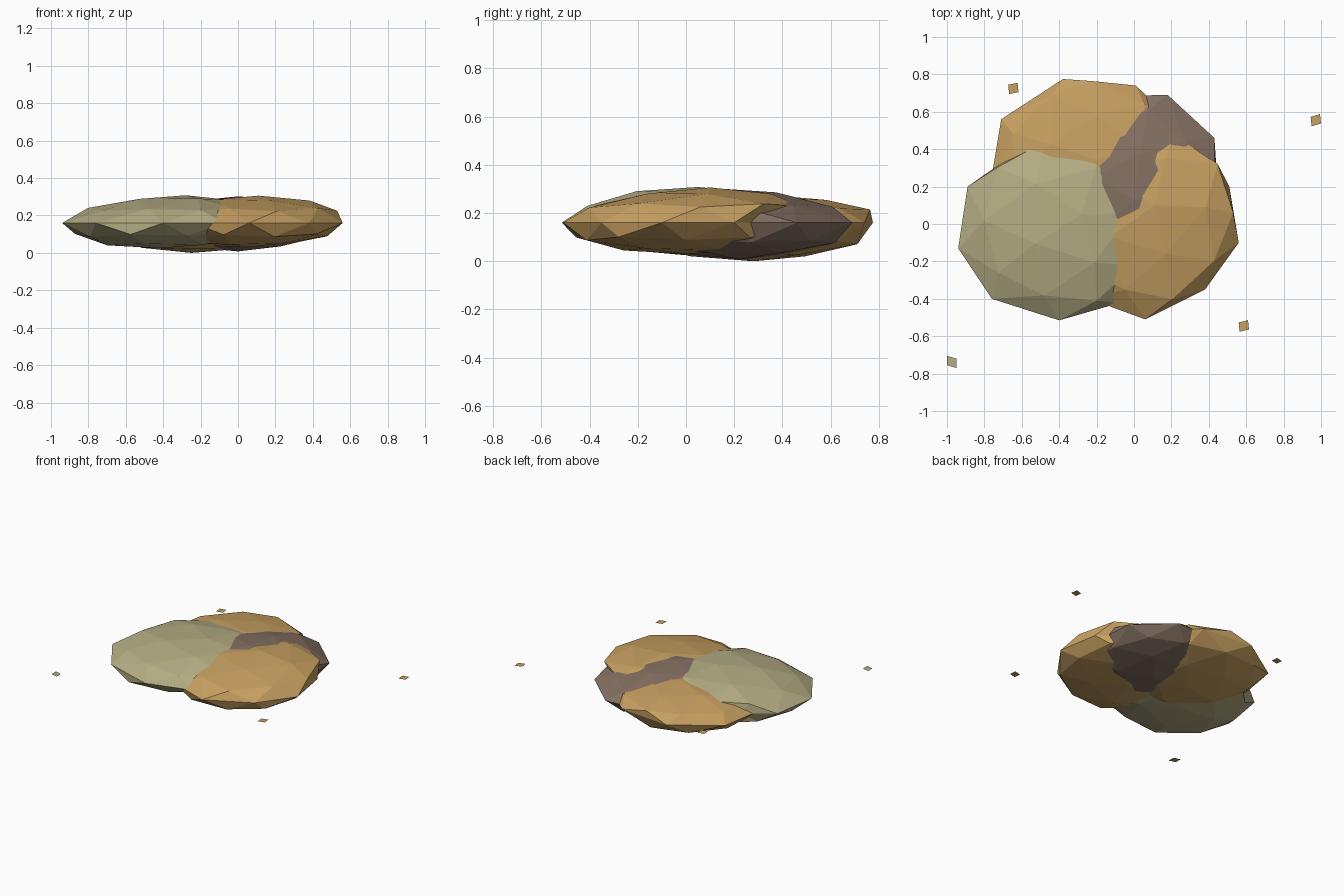
import bpy, bmesh, random
from math import cos, sin, atan2, hypot, radians

if "Cube" in bpy.data.objects:
    bpy.data.objects.remove(bpy.data.objects["Cube"])

random.seed(4)
MID = 0.16  # height of the widest rim


def material(name, rgb):
    m = bpy.data.materials.new(name)
    m.diffuse_color = (*rgb, 1)
    m.use_nodes = True
    m.node_tree.nodes["Principled BSDF"].inputs["Base Color"].default_value = m.diffuse_color
    return m


green = material("dry_green", (0.46, 0.42, 0.23))
gold = material("gold", (0.57, 0.35, 0.12))
brown = material("brown", (0.23, 0.16, 0.12))


def finish(bm, name, mat):
    me = bpy.data.meshes.new(name)
    bm.to_mesh(me)
    bm.free()
    me.materials.append(mat)
    ob = bpy.data.objects.new(name, me)
    bpy.context.collection.objects.link(ob)
    return ob


def clump(name, mat, center, radius, turn, top, bottom, peak, rim):
    """Flattened low-poly sphere; rim corners snap to the known outline."""
    bm = bmesh.new()
    bmesh.ops.create_icosphere(bm, subdivisions=2, radius=1)
    for v in bm.verts:
        x, y, z = v.co
        r = hypot(x, y) * radius
        a = atan2(y, x) + radians(turn)
        px, py = center[0] + r * cos(a), center[1] + r * sin(a)
        if abs(z) < 0.01:
            near = min(rim, key=lambda p: hypot(p[0] - px, p[1] - py))
            if hypot(near[0] - px, near[1] - py) < 0.15:
                px, py = near
            v.co = (px, py, MID)
            continue
        if z > 0:  # lean the upper half towards its peak
            px += (peak[0] - center[0]) * z
            py += (peak[1] - center[1]) * z
        h = z * (top if z > 0 else bottom)
        if abs(z) < 0.99:
            px += random.uniform(-0.015, 0.015)
            py += random.uniform(-0.015, 0.015)
            h += random.uniform(-0.005, 0.005)
        v.co = (px, py, MID + h)
    finish(bm, name, mat)


# Four overlapping clumps
clump("left_clump", green, (-0.42, 0.0), 0.52, 0, 0.148, 0.135, (-0.28, 0.05),
      [(-0.94, -0.13), (-0.89, 0.2), (-0.76, -0.4), (-0.4, -0.515),
       (-0.07, -0.42), (-0.69, 0.34)])
clump("right_clump", gold, (0.05, 0.0), 0.51, 0, 0.146, 0.13, (0.11, 0.1),
      [(0.56, -0.1), (0.38, -0.35), (0.06, -0.51), (-0.24, -0.4),
       (0.51, 0.2), (0.33, 0.38)])
clump("back_clump", gold, (-0.25, 0.28), 0.5, 14, 0.115, 0.16, (-0.2, 0.34),
      [(-0.71, 0.56), (-0.38, 0.775), (0.01, 0.74), (0.23, 0.53), (-0.77, 0.2)])
clump("center_clump", brown, (0.0, 0.22), 0.47, 8, 0.142, 0.152, (0.0, 0.13),
      [(0.43, 0.46), (0.18, 0.69), (0.45, 0.16)])


# Four thin loose flakes around the pile
def flake(name, mat, x, y, skew):
    bm = bmesh.new()
    h = 0.025
    corners = [(-h, -h), (h, -h), (h, h), (-h, h)]
    bm.faces.new([bm.verts.new((x + cx + 0.1 * cy * (skew > 0) * -1,
                                y + cy + skew * cx, MID)) for cx, cy in corners])
    finish(bm, name, mat)


flake("flake_front_left", green, -0.975, -0.737, -0.3)
flake("flake_front_right", gold, 0.587, -0.545, 0.25)
flake("flake_back_right", gold, 0.972, 0.555, 0.3)
flake("flake_back_left", gold, -0.645, 0.725, 0.2)
